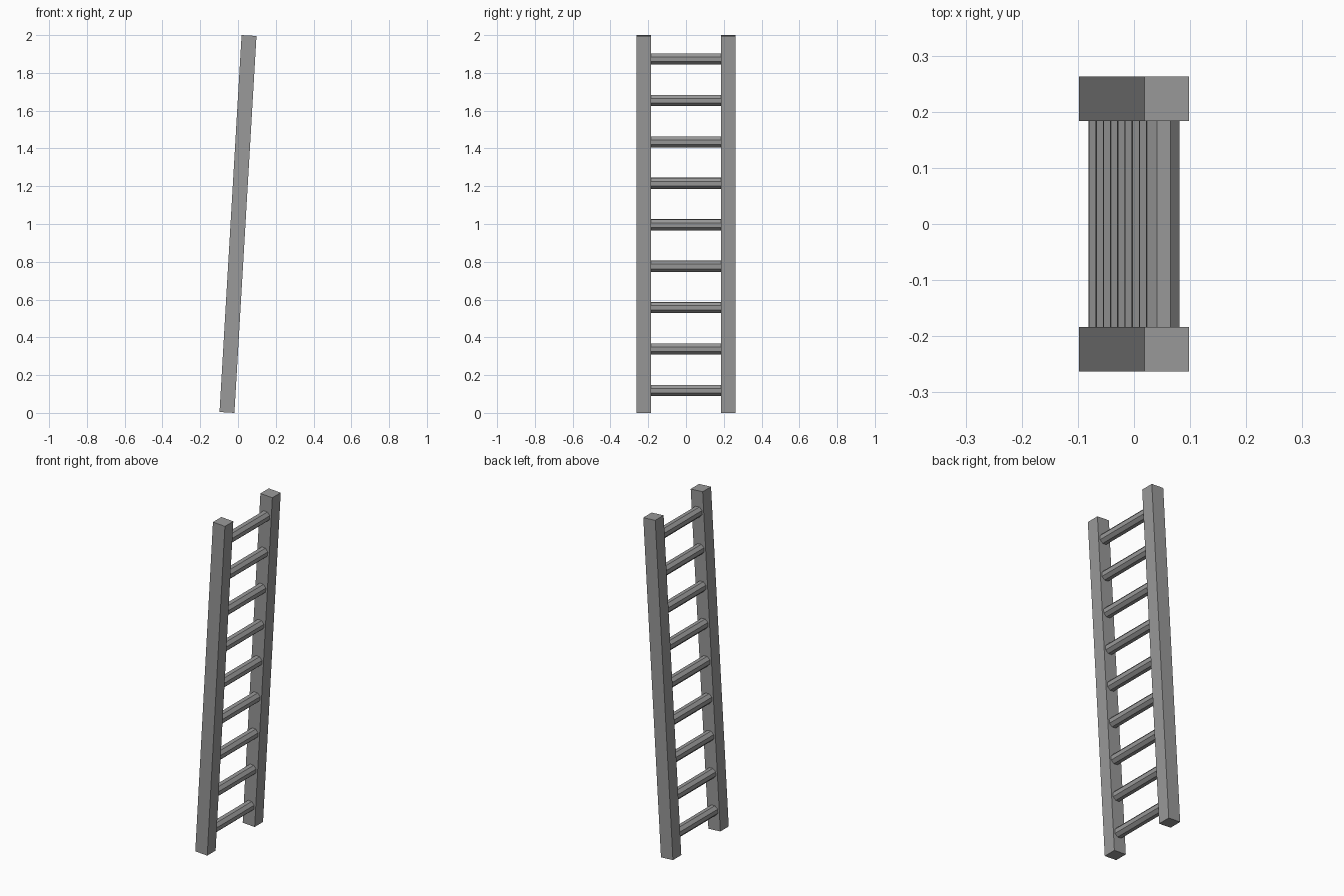
import bpy
from math import sin, cos, pi, radians
from mathutils import Matrix

if "Cube" in bpy.data.objects:
    bpy.data.objects.remove(bpy.data.objects["Cube"])

TILT = radians(3.35)
LENGTH, THICK = 1.9988, 0.079     # rail length and square section
RAIL_Y = 0.2235                   # rail centre offset
RUNGS, STEP, RADIUS, SIDES = 9, 0.2197, 0.0315, 8
RUNG_DROP = 0.004                 # rungs sit slightly below the middle
LEAN = Matrix.Translation((0, 0, 1)) @ Matrix.Rotation(TILT, 4, 'Y')

# Dark grey for the whole ladder
grey = bpy.data.materials.new("dark_grey")
grey.diffuse_color = (0.32, 0.32, 0.32, 1)
grey.use_nodes = True
grey.node_tree.nodes["Principled BSDF"].inputs["Base Color"].default_value = grey.diffuse_color


def prism(name, profile, y0, y1, height=0.0):
    """Extrude an x/z profile along y, then lean it with the ladder."""
    n = len(profile)
    verts = [(x, y, z + height) for y in (y0, y1) for x, z in profile]
    faces = [(i, i + n, (i + 1) % n + n, (i + 1) % n) for i in range(n)]
    faces += [tuple(range(n)), tuple(reversed(range(n, 2 * n)))]
    mesh = bpy.data.meshes.new(name)
    mesh.from_pydata(verts, [], faces)
    mesh.update()
    mesh.materials.append(grey)
    obj = bpy.data.objects.new(name, mesh)
    obj.matrix_world = LEAN
    bpy.context.collection.objects.link(obj)
    return obj


# Two square side rails
w, h = THICK / 2, LENGTH / 2
rail = [(w, -h), (w, h), (-w, h), (-w, -h)]
for name, side in (("left_rail", -1), ("right_rail", 1)):
    prism(name, rail, side * RAIL_Y - w, side * RAIL_Y + w)

# Eight-sided rungs, ends set slightly into the rails
circle = [(RADIUS * cos(2 * pi * (i + 0.5) / SIDES),
           RADIUS * sin(2 * pi * (i + 0.5) / SIDES)) for i in range(SIDES)]
for i in range(RUNGS):
    height = (i - (RUNGS - 1) / 2) * STEP - RUNG_DROP
    prism(f"rung_{i + 1}", circle, -0.19, 0.19, height)
